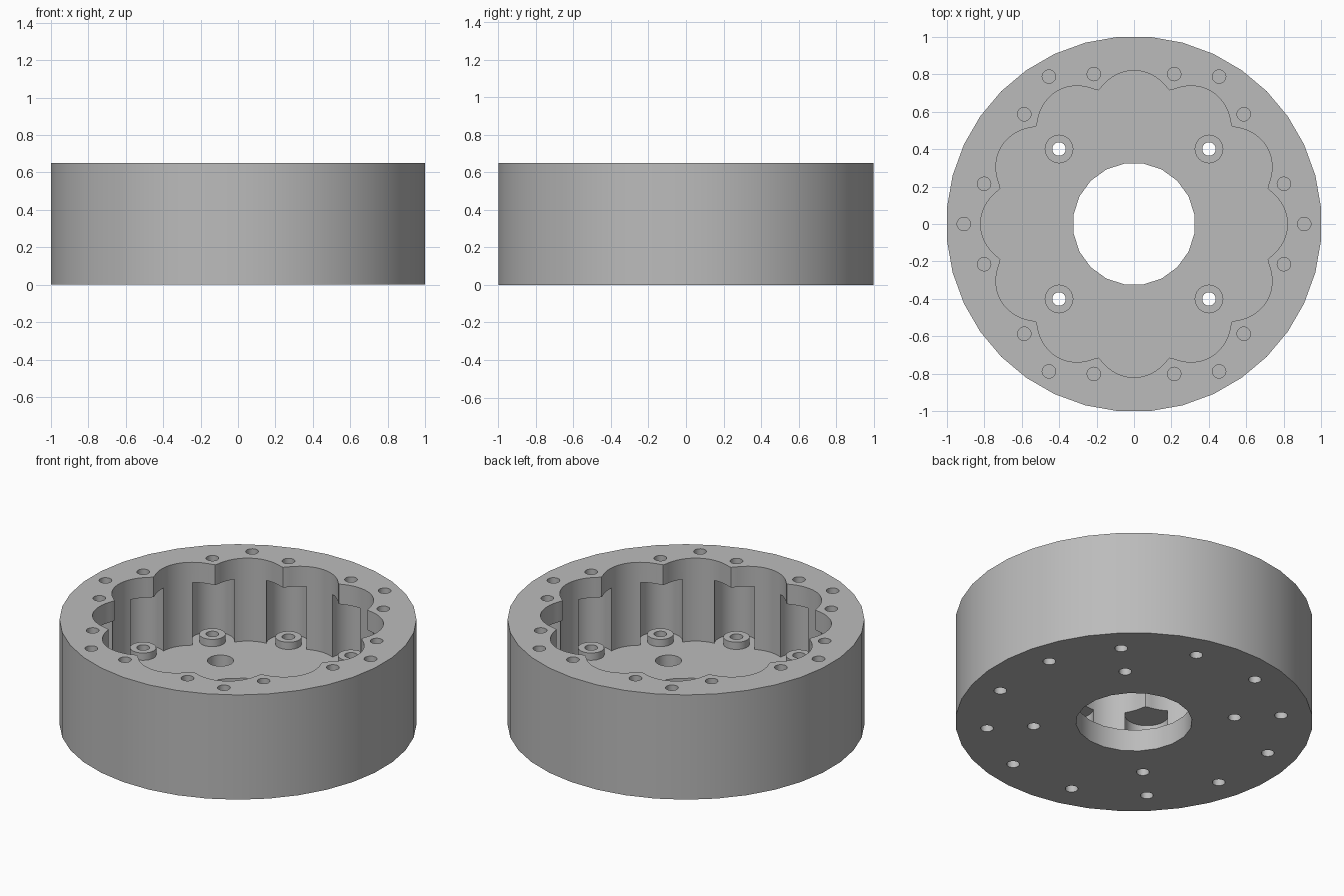
import bpy, bmesh, math
from math import cos, sin, radians, pi

cube = bpy.data.objects.get("Cube")
if cube:
    bpy.data.objects.remove(cube, do_unlink=True)

HEIGHT, FLOOR, LIP_UNDER, BOSS_TOP = 0.65, 0.135, 0.525, 0.18
SCREW_R, BOSS_R, RING_R = 0.036, 0.074, 0.83

grey = bpy.data.materials.new("plain grey")
grey.use_nodes = True
colour = (0.5, 0.5, 0.5, 1)
grey.diffuse_color = colour
grey.node_tree.nodes["Principled BSDF"].inputs["Base Color"].default_value = colour


def circle(r, sides, turn=0.0, centre=(0, 0)):
    return [(centre[0] + r * cos(turn + 2 * pi * i / sides),
             centre[1] + r * sin(turn + 2 * pi * i / sides)) for i in range(sides)]


def ring_spots(r, count, start):
    return [(r * cos(radians(start) + 2 * pi * i / count),
             r * sin(radians(start) + 2 * pi * i / count)) for i in range(count)]


def prisms(name, outlines, z0, z1):
    """Closed upright prisms, one for each outline, in a single object."""
    bm = bmesh.new()
    for pts in outlines:
        low = [bm.verts.new((x, y, z0)) for x, y in pts]
        high = [bm.verts.new((x, y, z1)) for x, y in pts]
        bm.faces.new(low[::-1])
        bm.faces.new(high)
        for i in range(len(pts)):
            j = (i + 1) % len(pts)
            bm.faces.new((low[i], low[j], high[j], high[i]))
    mesh = bpy.data.meshes.new(name)
    bm.to_mesh(mesh)
    bm.free()
    obj = bpy.data.objects.new(name, mesh)
    bpy.context.collection.objects.link(obj)
    mesh.materials.append(grey)
    return obj


def activate(obj):
    bpy.ops.object.select_all(action='DESELECT')
    obj.select_set(True)
    bpy.context.view_layer.objects.active = obj


def cut(target, outlines, z0, z1):
    cutter = prisms("cutter", outlines, z0, z1)
    cutter.hide_render = True
    mod = target.modifiers.new("cut", 'BOOLEAN')
    mod.operation, mod.solver, mod.object = 'DIFFERENCE', 'EXACT', cutter
    activate(target)
    bpy.ops.object.modifier_apply(modifier=mod.name)
    bpy.data.objects.remove(cutter, do_unlink=True)


def holes(spots, r, sides=24):
    return [circle(r, sides, 0, s) for s in spots]


# Twelve-lobed outline of the cavity: broad lobes, tight ridges between
lobed = []
for i in range(288):
    a = 2 * pi * i / 288
    r = 0.72 + 0.1 * (cos(6 * a) ** 2 + 0.01) ** 0.35
    lobed.append((r * cos(a), r * sin(a)))

ridge_spots = ring_spots(RING_R, 12, 15)
lobe_spots = ring_spots(0.91, 6, 0)
mount_spots = ring_spots(0.567, 4, 45)

# Housing with its cavity and the pockets under the lip
housing = prisms("housing", [circle(1 / cos(radians(5)), 36, radians(5))], 0, HEIGHT)
cut(housing, [lobed], FLOOR, HEIGHT + 0.1)
cut(housing, holes(ridge_spots, 0.125, 32), FLOOR, LIP_UNDER)

# Floor openings
cut(housing, [circle(0.327, 20, radians(9))], -0.1, 0.3)
cut(housing, holes(mount_spots, BOSS_R), 0.055, 0.3)
cut(housing, holes(mount_spots + ridge_spots, SCREW_R), -0.1, 0.3)

# Blind screw holes in the rim
cut(housing, holes(ridge_spots, SCREW_R), 0.55, HEIGHT + 0.1)
cut(housing, holes(lobe_spots, SCREW_R), 0.45, HEIGHT + 0.1)

# Screw bosses standing in the pockets
bosses = prisms("screw_bosses", holes(ridge_spots, BOSS_R), FLOOR - 0.02, BOSS_TOP)
cut(bosses, holes(ridge_spots, SCREW_R), 0, 0.3)

for obj in (housing, bosses):
    activate(obj)
    bpy.ops.object.shade_smooth_by_angle(angle=radians(30))
